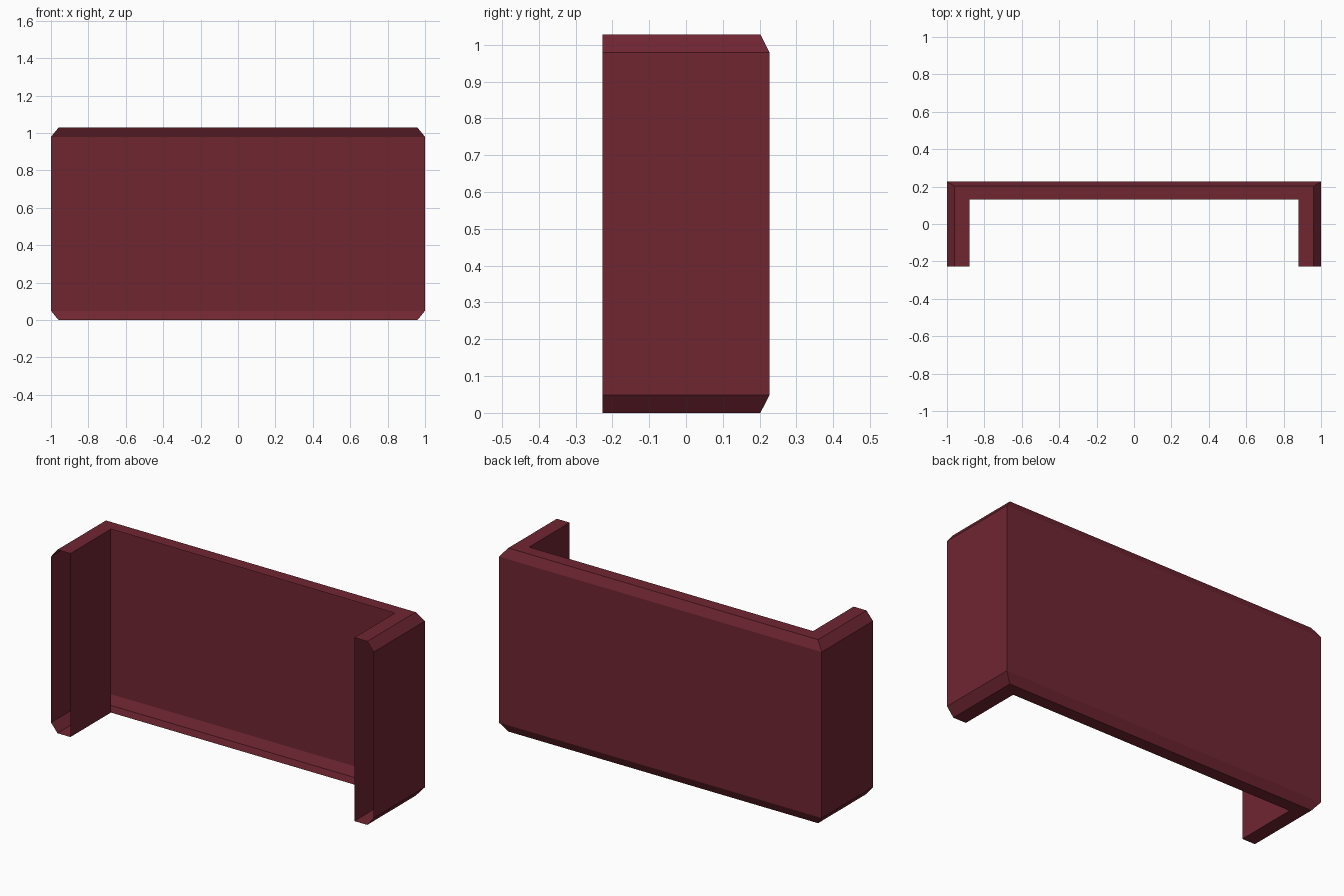
import bpy, bmesh

if "Cube" in bpy.data.objects:
    bpy.data.objects.remove(bpy.data.objects["Cube"])

H = 1.028       # total height
FRONT = -0.227  # open front ends of the arms

mat = bpy.data.materials.new("dark red")
mat.diffuse_color = (0.16, 0.019, 0.031, 1)
mat.use_nodes = True
mat.node_tree.nodes["Principled BSDF"].inputs["Base Color"].default_value = mat.diffuse_color

# U-shaped path levels: (half width, back y, z), from inner bottom lip round to inner top lip
levels = [
    (0.88, 0.132, 0.0),    # inner edge of bottom lip
    (0.96, 0.202, 0.0),    # outer edge of bottom lip
    (1.00, 0.227, 0.049),  # above bottom chamfer
    (1.00, 0.227, H - 0.049),
    (0.96, 0.202, H),      # outer edge of top lip
    (0.88, 0.132, H),      # inner edge of top lip
]

bm = bmesh.new()
rings = [[bm.verts.new(p) for p in ((-w, FRONT, z), (-w, y, z), (w, y, z), (w, FRONT, z))]
         for w, y, z in levels]

# Outer shell: lips, chamfers and walls
for a, b in zip(rings, rings[1:]):
    for i in range(3):
        bm.faces.new((a[i + 1], a[i], b[i], b[i + 1]))

# Inner walls of the two arms only; the back panel and arm ends are open inside
for i in (0, 2):
    a, b = rings[-1], rings[0]
    bm.faces.new((a[i + 1], a[i], b[i], b[i + 1]))

me = bpy.data.meshes.new("channel_panel")
bm.to_mesh(me)
bm.free()
me.materials.append(mat)
ob = bpy.data.objects.new("channel_panel", me)
bpy.context.collection.objects.link(ob)
